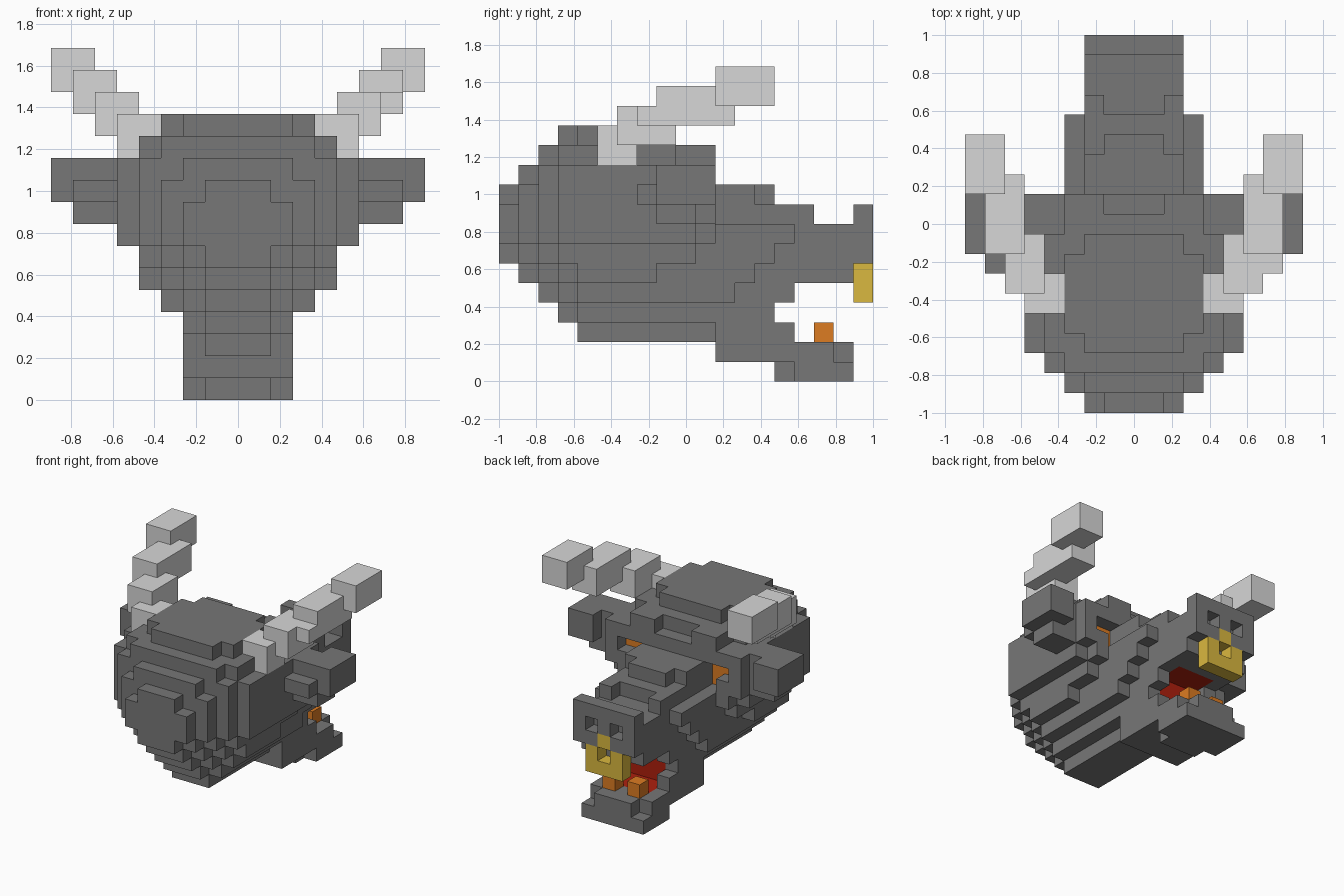
import bpy, bmesh
from mathutils import Vector

cube = bpy.data.objects.get("Cube")
if cube:
    bpy.data.objects.remove(cube)

U = 2 / 19  # edge of one block


def material(name, r, g, b):
    m = bpy.data.materials.new(name)
    m.use_nodes = True
    m.diffuse_color = (r, g, b, 1)
    m.node_tree.nodes["Principled BSDF"].inputs["Base Color"].default_value = (r, g, b, 1)
    return m


def box(i0, i1, j0, j1, k0, k1):
    """Blocks in an inclusive range: i across, j from front to back, k up."""
    return {(i, j, k) for i in range(i0, i1 + 1)
            for j in range(j0, j1 + 1) for k in range(k0, k1 + 1)}


def slabs(rows):
    """Centred slabs given as half width, first and last j, first and last k."""
    return set().union(*(box(-w, w, *r) for w, *r in rows))


def mirrored(cells):
    return cells | {(-i, j, k) for i, j, k in cells}


# Head, widening from the front in stepped layers
head = slabs([
    (1, 0, 10, 6, 9), (2, 0, 10, 7, 8), (2, 1, 10, 6, 10), (3, 1, 10, 7, 9),
    (2, 2, 10, 5, 11), (3, 2, 10, 6, 11), (4, 2, 10, 7, 10), (4, 3, 9, 6, 6),
    (5, 3, 10, 8, 10), (5, 3, 9, 7, 7), (4, 3, 8, 11, 11),
    (2, 3, 8, 12, 12), (3, 4, 7, 12, 12)])
head -= box(-1, 1, 10, 10, 11, 11)

# Belly of the head, each layer starting further back and tapering at its front
for k in range(2, 6):
    for w in range(1, k):
        head |= box(-w, w, 5 - k + w, 7, k, k)
head |= slabs([(1, 7, 10, 2, 2), (2, 7, 13, 3, 3), (3, 7, 11, 4, 4), (3, 7, 10, 5, 5)])

# Snout and nose plate with two nostrils
snout = slabs([
    (3, 11, 12, 5, 5), (3, 11, 13, 6, 6), (3, 11, 14, 7, 7), (2, 11, 14, 4, 4),
    (2, 11, 17, 5, 7), (2, 11, 15, 8, 8), (2, 11, 12, 9, 9), (1, 13, 13, 9, 9)])
snout -= box(-1, 1, 15, 15, 8, 8)
nose = slabs([(2, 18, 18, 6, 8)]) - mirrored({(1, 18, 7)})

# Lower jaw
jaw = slabs([(2, 11, 14, 2, 2), (2, 11, 16, 1, 1), (1, 17, 17, 1, 1),
             (1, 14, 14, 0, 0), (2, 15, 17, 0, 0)])

# Open mouth with its lining
cavity = slabs([(1, 14, 14, 2, 4)])
mouth = slabs([(1, 13, 13, 2, 4), (1, 14, 15, 1, 1), (1, 14, 15, 5, 5)])
teeth = mirrored({(1, 16, 2)})

# Eyes set back in sockets
sockets = mirrored(box(3, 4, 10, 10, 9, 9) | {(3, 10, 8)})
eyes = mirrored(box(3, 4, 9, 9, 8, 9))

# Ears, hollowed at the back next to the head
ears = mirrored(box(6, 7, 8, 9, 8, 8) | box(6, 7, 7, 9, 9, 9)
                | box(6, 7, 8, 9, 10, 10) | box(8, 8, 8, 10, 9, 10)
                | box(7, 7, 10, 10, 9, 10))

# Horns, four overlapping bars rising outwards
horns = mirrored(box(4, 5, 5, 6, 11, 12) | box(5, 6, 6, 8, 12, 13)
                 | box(6, 7, 8, 11, 13, 14) | box(7, 8, 11, 13, 14, 15))
horns |= box(6, 7, 7, 7, 13, 13)

# Nose ring
ring = (slabs([(1, 18, 18, 4, 5)]) - {(0, 18, 5)}) | {(0, 18, 6)}

grey = material("dark grey hide", 0.184, 0.184, 0.184)
pale = material("pale grey horn", 0.68, 0.68, 0.68)
gold = material("gold", 0.70, 0.48, 0.05)
orange = material("orange", 0.72, 0.2, 0.016)
red = material("mouth red", 0.42, 0.014, 0.004)

head -= cavity | sockets | horns | eyes | mouth
snout -= cavity | mouth
jaw -= cavity | mouth
nose -= ring
parts = [("head", head, grey), ("snout", snout, grey), ("nose_plate", nose, grey),
         ("lower_jaw", jaw, grey), ("ears", ears, grey), ("horns", horns, pale),
         ("eyes", eyes, orange), ("teeth", teeth, orange),
         ("mouth_lining", mouth, red), ("nose_ring", ring, gold)]
solid = set().union(*(cells for _, cells, _ in parts))


def build(name, cells, mat):
    """Skin the blocks with their exposed faces only."""
    bm = bmesh.new()
    for cell in cells:
        for axis in range(3):
            for sign in (-1, 1):
                step = Vector((0, 0, 0))
                step[axis] = sign
                if tuple(int(c + s) for c, s in zip(cell, step)) in solid:
                    continue
                a, b = Vector((0, 0, 0)), Vector((0, 0, 0))
                a[(axis + 1) % 3] = 0.5
                b[(axis + 2) % 3] = 0.5 * sign
                mid = Vector(cell) + Vector((0, -9, 0.5)) + step / 2
                bm.faces.new([bm.verts.new((mid + c) * U)
                              for c in (-a - b, a - b, a + b, b - a)])
    bmesh.ops.remove_doubles(bm, verts=bm.verts, dist=U / 100)
    bmesh.ops.dissolve_limit(bm, angle_limit=0.01, verts=bm.verts, edges=bm.edges)
    mesh = bpy.data.meshes.new(name)
    bm.to_mesh(mesh)
    bm.free()
    mesh.materials.append(mat)
    bpy.context.collection.objects.link(bpy.data.objects.new(name, mesh))


for part in parts:
    build(*part)
